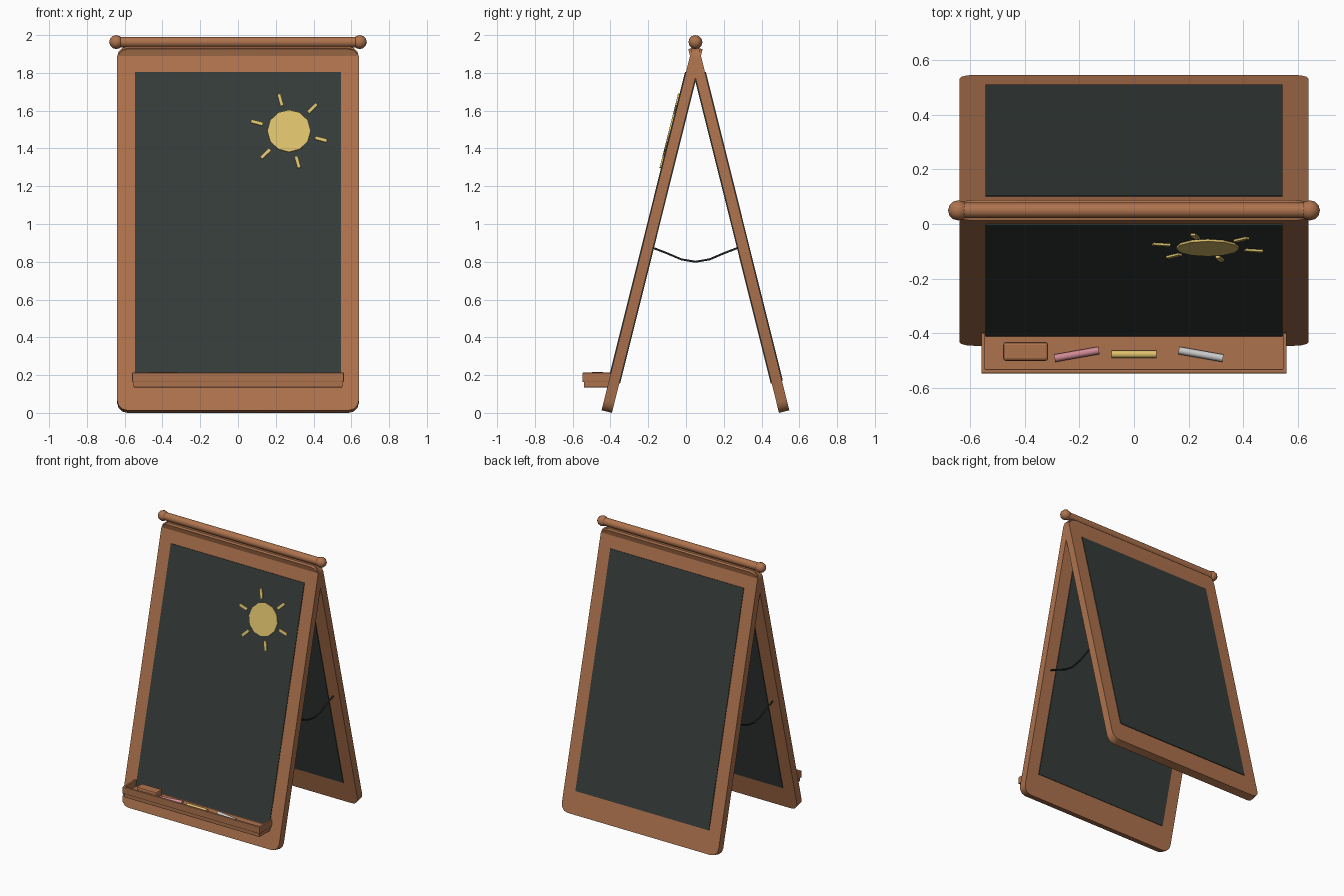
import bpy, bmesh, math
from mathutils import Matrix, Vector

if "Cube" in bpy.data.objects:
    bpy.data.objects.remove(bpy.data.objects["Cube"])

TILT, MID, FOOT, THICK, LENGTH = math.radians(14), 0.05, 0.4425, 0.056, 1.985
T, R = Matrix.Translation, Matrix.Rotation


def mat(name, *rgb):
    m = bpy.data.materials.new(name)
    m.diffuse_color = (*rgb, 1)
    m.use_nodes = True
    m.node_tree.nodes["Principled BSDF"].inputs["Base Color"].default_value = m.diffuse_color
    return m


WOOD = mat("wood", 0.42, 0.17, 0.075)
SLATE = mat("slate", 0.036, 0.045, 0.042)
DARK = mat("cord", 0.015, 0.017, 0.017)
YELLOW = mat("yellow_chalk", 0.72, 0.53, 0.15)
PINK = mat("pink_chalk", 0.62, 0.25, 0.29)
WHITE = mat("white_chalk", 0.75, 0.75, 0.72)


def link(name, data, material, matrix=Matrix()):
    ob = bpy.data.objects.new(name, data)
    bpy.context.collection.objects.link(ob)
    data.materials.append(material)
    ob.matrix_world = matrix
    return ob


def finish(name, bm, material, matrix=Matrix(), bevel=0):
    me = bpy.data.meshes.new(name)
    bm.to_mesh(me)
    bm.free()
    ob = link(name, me, material, matrix)
    if bevel:
        b = ob.modifiers.new("bevel", 'BEVEL')
        b.width, b.segments = bevel, 2
    return ob


def box(name, lo, hi, material, matrix=Matrix(), bevel=0):
    lo, hi = Vector(lo), Vector(hi)
    bm = bmesh.new()
    bmesh.ops.create_cube(bm, size=1, matrix=T((lo + hi) / 2) @ Matrix.Diagonal((*(hi - lo), 1)))
    return finish(name, bm, material, matrix, bevel)


def cylinder(name, radius, depth, sides, material, matrix, smooth=True):
    bm = bmesh.new()
    bmesh.ops.create_cone(bm, cap_ends=True, segments=sides, radius1=radius,
                          radius2=radius, depth=depth)
    for f in bm.faces:
        f.smooth = smooth and len(f.verts) == 4
    return finish(name, bm, material, matrix)


def spline(curve, points, cyclic):
    s = curve.splines.new('POLY')
    s.points.add(len(points) - 1)
    for p, co in zip(s.points, points):
        p.co = (*co, 1)
    s.use_cyclic_u = cyclic


def to_mesh(ob):
    bpy.ops.object.select_all(action='DESELECT')
    ob.select_set(True)
    bpy.context.view_layer.objects.active = ob
    bpy.ops.object.convert(target='MESH')


# Frame outline: rounded outside corners, square opening
BOARD_X, BOARD_LO, BOARD_HI = 0.545, 0.162, 1.845


def rounded_rect(w, h, r, steps=3):
    corners = [(w - r, h - r), (r - w, h - r), (r - w, r), (w - r, r)]
    return [(cx + r * math.cos(a), cy + r * math.sin(a), 0)
            for q, (cx, cy) in enumerate(corners)
            for a in (math.pi / 2 * (q + i / steps) for i in range(steps + 1))]


# Two leaning panels, each a frame with a slate board
def panel(side, spin):
    base = T((0, MID, 0)) @ R(spin, 4, 'Z') @ T((0, -FOOT, 0)) @ R(-TILT, 4, 'X')
    cu = bpy.data.curves.new(side + "_frame", 'CURVE')
    cu.dimensions, cu.fill_mode, cu.extrude = '2D', 'BOTH', THICK / 2
    spline(cu, rounded_rect(0.64, LENGTH, 0.055), True)
    spline(cu, [(x * BOARD_X, z, 0) for x, z in ((-1, BOARD_LO), (1, BOARD_LO),
                                                 (1, BOARD_HI), (-1, BOARD_HI))], True)
    to_mesh(link(side + "_frame", cu, WOOD,
                 base @ T((0, -THICK / 2, 0)) @ R(math.pi / 2, 4, 'X')))
    box(side + "_board", (-BOARD_X, -THICK - 0.005, BOARD_LO),
        (BOARD_X, 0.005, BOARD_HI), SLATE, base)
    return base


front = panel("front", 0)
panel("back", math.pi)

# Chalk sun drawn on the front board
sun = front @ T((0.27, -THICK - 0.008, 1.522))
cylinder("sun_disc", 0.115, 0.01, 12, YELLOW, sun @ R(math.pi / 2, 4, 'X'), False)
for i in range(6):
    box(f"sun_ray_{i + 1}", (0.143, -0.005, -0.009), (0.208, 0.005, 0.009), YELLOW,
        sun @ R(-math.radians(45 + 60 * i), 4, 'Y'))

# Top rail with ball ends
ALONG_X = R(math.pi / 2, 4, 'Y')
cylinder("top_rail", 0.028, 1.29, 16, WOOD, T((0, MID, 1.963)) @ ALONG_X)
for s, n in ((-1, "left"), (1, "right")):
    bm = bmesh.new()
    bmesh.ops.create_uvsphere(bm, u_segments=12, v_segments=6, radius=0.037)
    for f in bm.faces:
        f.smooth = True
    finish("rail_knob_" + n, bm, WOOD, T((s * 0.645, MID, 1.963)) @ ALONG_X)

    # Sagging cord between the panels
    cu = bpy.data.curves.new("cord_" + n, 'CURVE')
    cu.dimensions, cu.bevel_depth, cu.bevel_resolution = '3D', 0.006, 1
    spline(cu, [(s * 0.585, MID + y, z) for y, z in (
        (-0.228, 0.875), (-0.15, 0.845), (-0.075, 0.813), (0, 0.80),
        (0.075, 0.813), (0.15, 0.845), (0.228, 0.875))], False)
    to_mesh(link("cord_" + n, cu, DARK))

    # Tray end lip
    box("tray_end_" + n, (s * 0.553 - 0.007, -0.548, 0.163), (s * 0.553 + 0.007, -0.40, 0.213),
        WOOD, bevel=0.003)

# Tray floor and front lip
box("tray_floor", (-0.553, -0.54, 0.135), (0.553, -0.395, 0.166), WOOD, bevel=0.003)
box("tray_lip", (-0.56, -0.548, 0.163), (0.56, -0.532, 0.213), WOOD, bevel=0.003)

# Eraser and chalk sticks
box("eraser", (-0.48, -0.502, 0.165), (-0.315, -0.433, 0.217), WOOD, bevel=0.01)
for name, x, turn, m in (("pink", -0.21, 10, PINK), ("yellow", 0, 0, YELLOW),
                         ("white", 0.245, -10, WHITE)):
    cylinder(name + "_chalk", 0.014, 0.165, 10, m,
             T((x, -0.478, 0.18)) @ R(math.radians(turn), 4, 'Z') @ ALONG_X)
